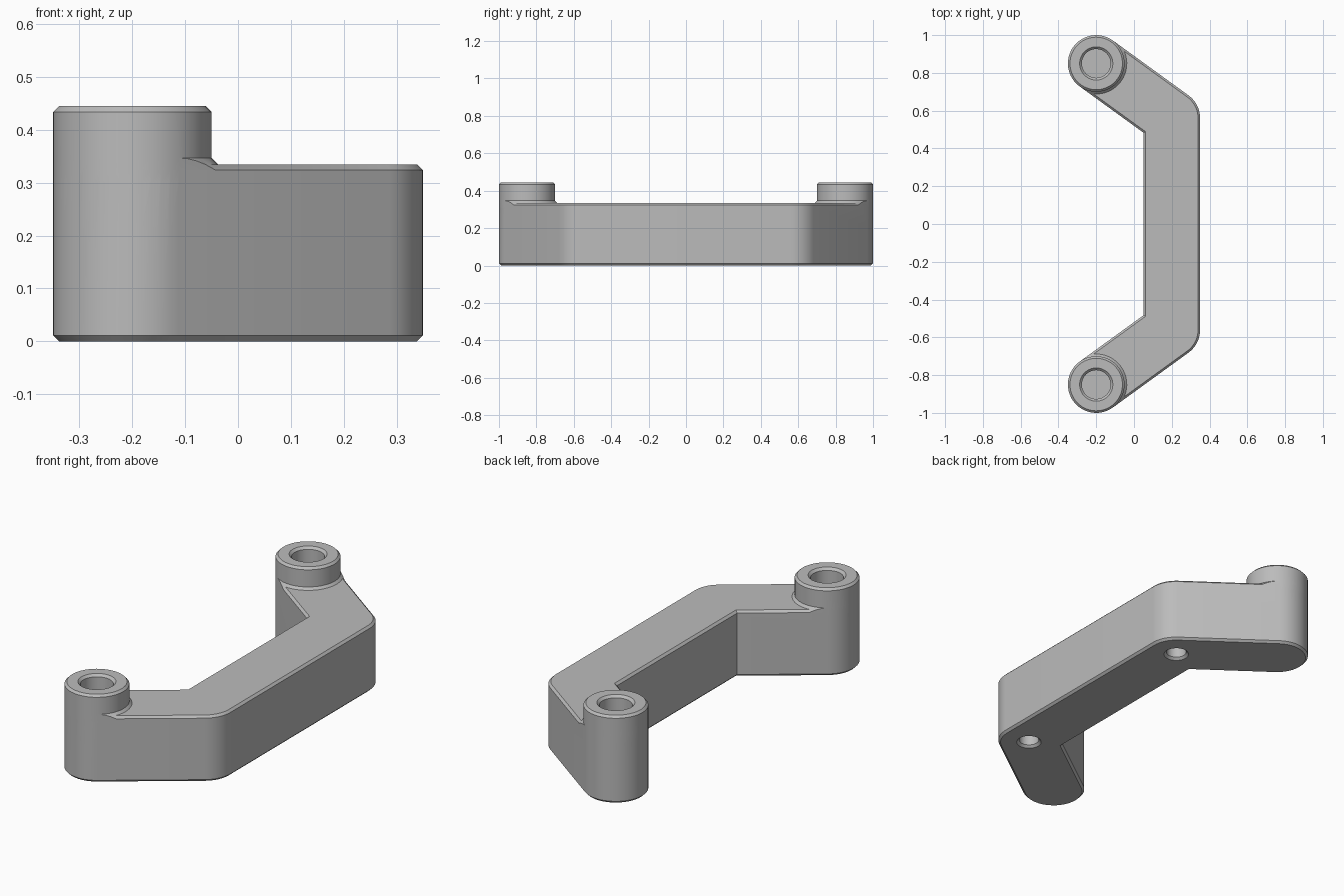
import bpy
import bmesh
import math
from mathutils import Vector

cube = bpy.data.objects.get("Cube")
if cube:
    bpy.data.objects.remove(cube, do_unlink=True)

POST = Vector((-0.2, 0.85))
ELBOW = Vector((0.2, 0.56))
R = 0.15
CH = 0.011
ARM_TOP = 0.335
POST_TOP = 0.445
SEG = 24  # steps per half turn

grey = bpy.data.materials.new("grey")
grey.use_nodes = True
colour = (0.5, 0.5, 0.5, 1)
grey.diffuse_color = colour
grey.node_tree.nodes["Principled BSDF"].inputs["Base Color"].default_value = colour

arm_dir = (ELBOW - POST).normalized()
normal = math.atan2(arm_dir.x, -arm_dir.y)  # outward side of the sloping arm


def arc(centre, r, a0, a1, n):
    angles = [a0 + (a1 - a0) * i / n for i in range(n + 1)]
    return [centre + Vector((math.cos(a), math.sin(a))) * r for a in angles]


def outline(r):
    """Counter-clockwise bracket footprint with half width r."""
    bend = math.pi / 2 - (math.pi / 2 - normal)
    inner = Vector((ELBOW.x - r, ELBOW.y - r * math.tan(bend / 2)))
    upper = arc(ELBOW, r, 0, normal, 10)
    upper += arc(POST, r, normal, normal + math.pi, SEG)
    upper.append(inner)
    lower = [Vector((p.x, -p.y)) for p in reversed(upper)]
    return upper + lower


def circle(centre, r, side):
    pts = arc(POST * 0, r, normal, normal + 2 * math.pi, 2 * SEG)[:-1]
    pts = [Vector((centre.x + p.x, side * (centre.y + p.y))) for p in pts]
    return pts if side > 0 else pts[::-1]


def stack(name, layers):
    """Solid skinned through (outline, height) layers, bottom to top."""
    bm = bmesh.new()
    rings = [[bm.verts.new((p.x, p.y, z)) for p in pts] for pts, z in layers]
    n = len(rings[0])
    for a, b in zip(rings, rings[1:]):
        for i in range(n):
            j = (i + 1) % n
            bm.faces.new((a[i], a[j], b[j], b[i]))
    bm.faces.new(rings[0][::-1])
    bm.faces.new(rings[-1])
    bmesh.ops.recalc_face_normals(bm, faces=bm.faces)
    mesh = bpy.data.meshes.new(name)
    bm.to_mesh(mesh)
    bm.free()
    mesh.materials.append(grey)
    obj = bpy.data.objects.new(name, mesh)
    bpy.context.collection.objects.link(obj)
    return obj


def turned(name, centre, side, profile):
    return stack(name, [(circle(centre, r, side), z) for r, z in profile])


def combine(target, tool, operation):
    mod = target.modifiers.new(operation.lower(), "BOOLEAN")
    mod.operation = operation
    mod.solver = "EXACT"
    mod.object = tool
    bpy.context.view_layer.objects.active = target
    bpy.ops.object.modifier_apply(modifier=mod.name)
    bpy.data.objects.remove(tool, do_unlink=True)


# Angled arm with chamfered rims
body = stack("bracket_body", [
    (outline(R - CH), 0), (outline(R), CH),
    (outline(R), ARM_TOP - CH), (outline(R - CH), ARM_TOP)])

for side in (1, -1):
    # Sloped collar where the post meets the arm, trimmed to the footprint
    collar = turned("collar", POST, side, [
        (R + 0.023, 0.3), (R + 0.023, ARM_TOP - CH), (R, ARM_TOP + 0.012)])
    trim = stack("collar_trim", [(outline(R), 0.2), (outline(R), 0.5)])
    combine(collar, trim, "INTERSECT")
    combine(body, collar, "UNION")

    # Upright post
    post = turned("post", POST, side, [
        (R, 0.2), (R, POST_TOP - CH), (R - CH, POST_TOP)])
    combine(body, post, "UNION")

    # Chamfered socket in the post top
    socket = turned("socket", POST, side, [
        (0.076, 0.12), (0.076, POST_TOP - 0.012),
        (0.088, POST_TOP), (0.088, POST_TOP + 0.05)])
    combine(body, socket, "DIFFERENCE")

    # Chamfered screw hole under the elbow
    hole = turned("screw_hole", ELBOW, side, [
        (0.06, -0.05), (0.06, 0), (0.048, 0.012), (0.048, 0.22)])
    combine(body, hole, "DIFFERENCE")

# Smooth the round walls, keep the chamfers crisp
bpy.ops.object.select_all(action="DESELECT")
body.select_set(True)
bpy.context.view_layer.objects.active = body
bpy.ops.object.shade_smooth_by_angle(angle=math.radians(25))
